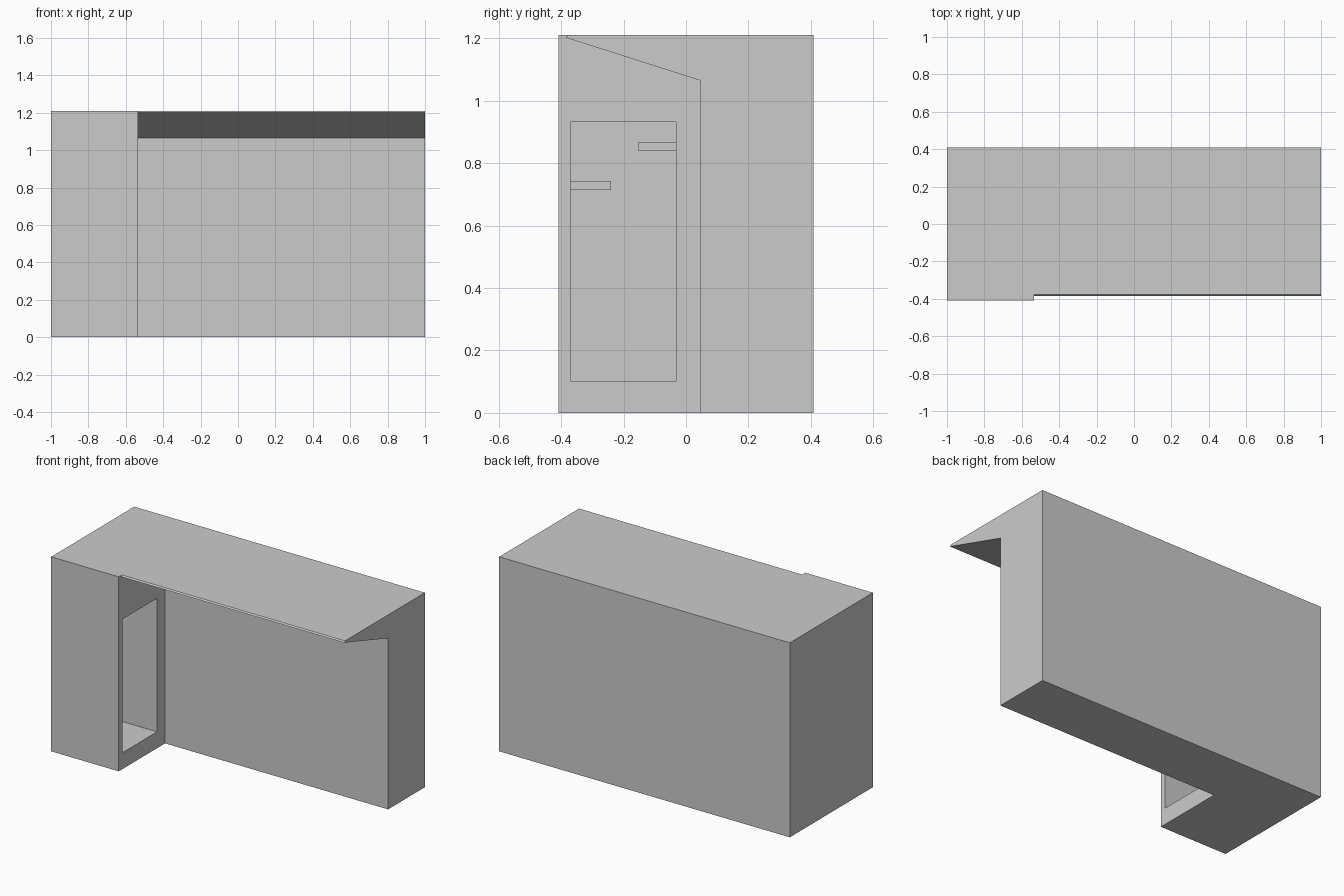
import bpy, bmesh

if "Cube" in bpy.data.objects:
    bpy.data.objects.remove(bpy.data.objects["Cube"])


def prism(name, profile, x0, x1):
    """Extrude a closed (y, z) profile along x."""
    bm = bmesh.new()
    face = bm.faces.new([bm.verts.new((x0, y, z)) for y, z in profile])
    ext = bmesh.ops.extrude_face_region(bm, geom=[face])
    moved = [v for v in ext["geom"] if isinstance(v, bmesh.types.BMVert)]
    bmesh.ops.translate(bm, verts=moved, vec=(x1 - x0, 0, 0))
    bmesh.ops.recalc_face_normals(bm, faces=bm.faces)
    mesh = bpy.data.meshes.new(name)
    bm.to_mesh(mesh)
    bm.free()
    obj = bpy.data.objects.new(name, mesh)
    bpy.context.collection.objects.link(obj)
    return obj


def box(name, x, y, z):
    return prism(name, [(y[0], z[0]), (y[1], z[0]), (y[1], z[1]), (y[0], z[1])], *x)


def cut(target, cutter):
    mod = target.modifiers.new(cutter.name, 'BOOLEAN')
    mod.operation = 'DIFFERENCE'
    mod.solver = 'EXACT'
    mod.object = cutter
    bpy.context.view_layer.objects.active = target
    bpy.ops.object.modifier_apply(modifier=mod.name)
    bpy.data.objects.remove(cutter)


# Main block
shelter = box("shelter_body", (-1, 1), (-0.408, 0.408), (0, 1.21))

# Open bay below the sloping canopy, with a small chamfer at the canopy lip
bay = prism("bay_cutter", [(0.047, -0.1), (0.047, 1.064), (-0.385, 1.202),
                           (-0.377, 1.21), (-0.37, 1.217), (-0.5, 1.217),
                           (-0.5, -0.1)], -0.535, 1.1)
bay.hide_render = True
cut(shelter, bay)

# Doorway and room inside the side tower
room = box("room_cutter", (-0.96, -0.5), (-0.37, -0.032), (0.102, 0.932))
room.hide_render = True
cut(shelter, room)

# Small ledges at the back of the room
box("upper_ledge", (-0.96, -0.82), (-0.153, -0.032), (0.84, 0.866))
box("lower_ledge", (-0.96, -0.82), (-0.37, -0.24), (0.714, 0.743))
